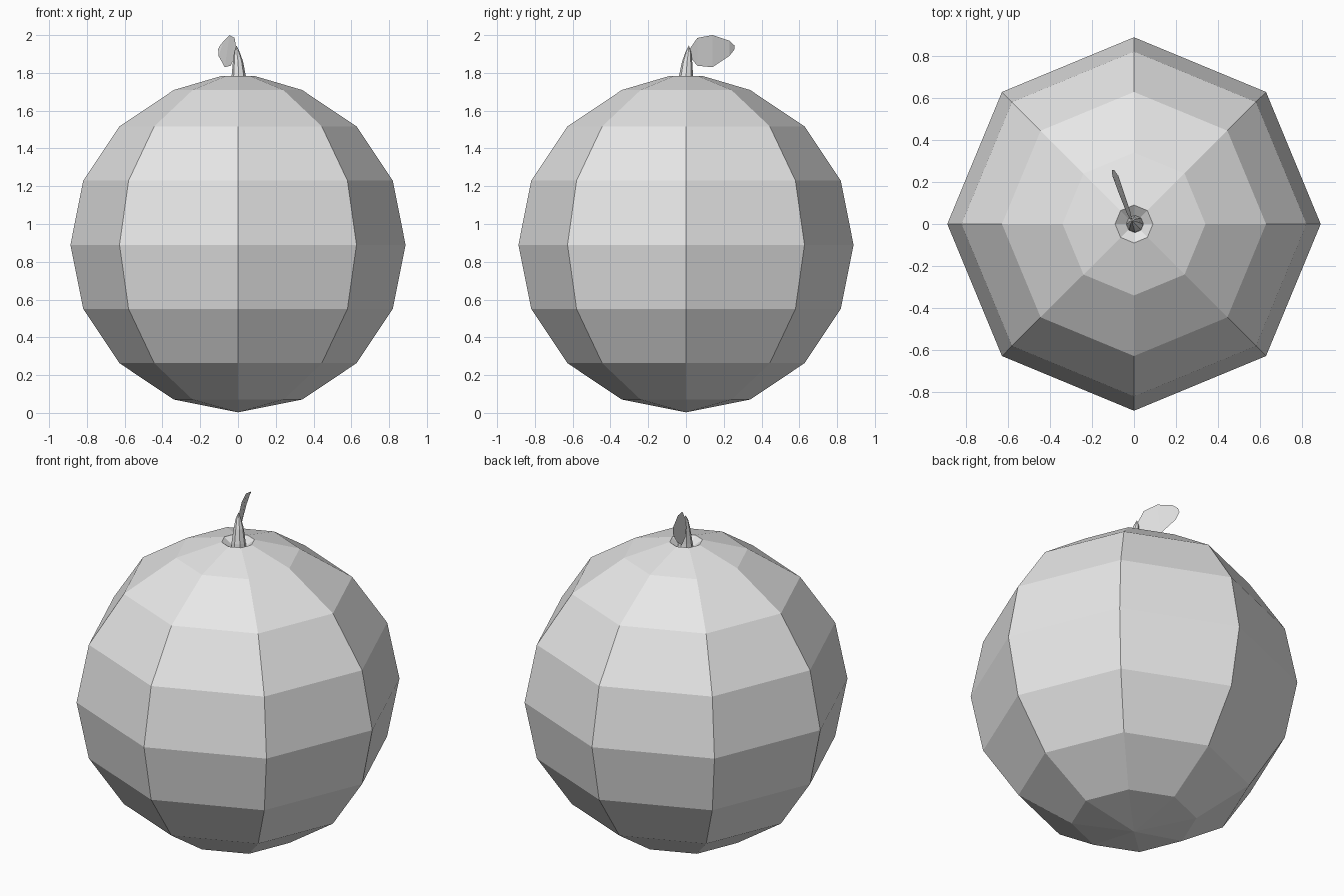
import bpy
import bmesh
from math import sin, cos, pi

cube = bpy.data.objects.get("Cube")
if cube:
    bpy.data.objects.remove(cube, do_unlink=True)

SIDES = 8
grey = bpy.data.materials.new("light_grey")
grey.use_nodes = True
colour = (0.8, 0.8, 0.8, 1)
grey.diffuse_color = colour
grey.node_tree.nodes["Principled BSDF"].inputs["Base Color"].default_value = colour


def finish(bm, name, closed=True):
    if closed:
        bmesh.ops.recalc_face_normals(bm, faces=bm.faces)
    mesh = bpy.data.meshes.new(name)
    bm.to_mesh(mesh)
    bm.free()
    mesh.materials.append(grey)
    obj = bpy.data.objects.new(name, mesh)
    bpy.context.collection.objects.link(obj)
    return obj


def loft(name, rings):
    """Stack flat-sided rings (x, y, z, radius); close both ends at a point."""
    bm = bmesh.new()
    loops = []
    for x, y, z, r in rings:
        if r == 0:
            loops.append([bm.verts.new((x, y, z))] * SIDES)
        else:
            loops.append([bm.verts.new((x + r * cos(2 * pi * i / SIDES),
                                        y + r * sin(2 * pi * i / SIDES), z))
                          for i in range(SIDES)])
    for low, high in zip(loops, loops[1:]):
        for i in range(SIDES):
            j = (i + 1) % SIDES
            corners = [low[i], low[j], high[j], high[i]]
            bm.faces.new(list(dict.fromkeys(corners)))
    return finish(bm, name)


# Round body with a raised rim and a dimple at the top
R, MID = 0.887, 0.89
body = [(0, 0, MID - R * cos(pi * k / 8), R * sin(pi * k / 8) if k else 0)
        for k in range(8)]
body += [(0, 0, 1.783, 0.09), (0, 0, 1.72, 0)]
loft("fruit_body", body)

# Tapered stem, leaning slightly at the tip
loft("stem", [(0.005, 0, 1.71, 0), (0.005, 0, 1.71, 0.045),
              (0.004, 0, 1.78, 0.038), (0, 0.006, 1.86, 0.027),
              (-0.006, 0.012, 1.91, 0.015), (-0.008, 0.015, 1.945, 0)])

# Thin leaf: columns of (y, top x, top z, bottom x, bottom z)
bm = bmesh.new()
columns = [(0.015, -0.008, 1.92, -0.015, 1.89),
           (0.06, -0.018, 1.985, -0.038, 1.838),
           (0.14, -0.045, 2.0, -0.07, 1.83),
           (0.23, -0.075, 1.97, -0.103, 1.89),
           (0.257, -0.095, 1.945, -0.105, 1.925)]
pairs = [(bm.verts.new((tx, y, tz)), bm.verts.new((bx, y, bz)))
         for y, tx, tz, bx, bz in columns]
for (t0, b0), (t1, b1) in zip(pairs, pairs[1:]):
    bm.faces.new((t0, b0, b1, t1))
finish(bm, "leaf", closed=False)
